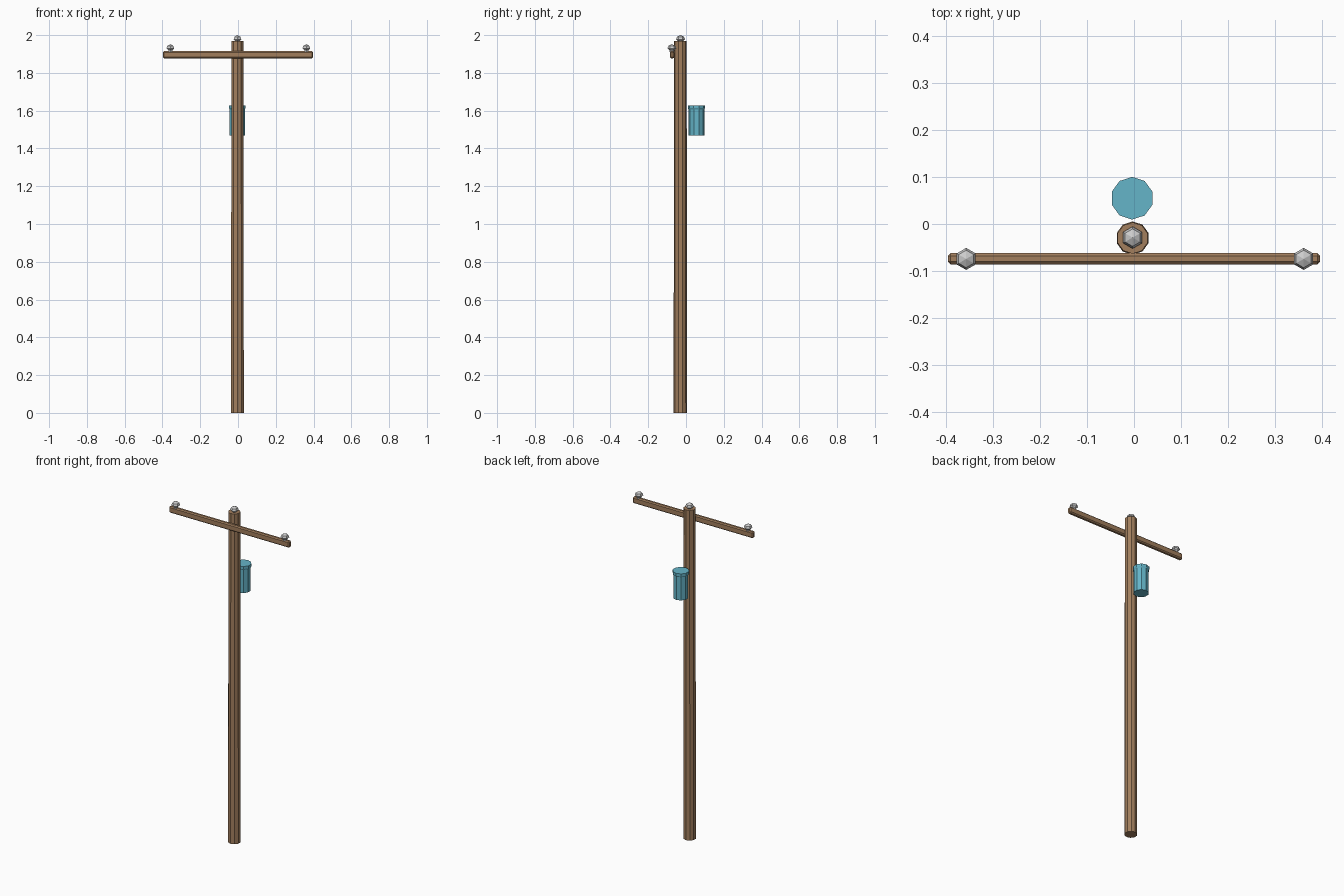
import bpy, bmesh
from math import pi, cos, sin

if "Cube" in bpy.data.objects:
    bpy.data.objects.remove(bpy.data.objects["Cube"])


def material(name, rgb):
    m = bpy.data.materials.new(name)
    m.diffuse_color = (*rgb, 1)
    m.use_nodes = True
    m.node_tree.nodes["Principled BSDF"].inputs["Base Color"].default_value = m.diffuse_color
    return m


WOOD = material("wood", (0.36, 0.21, 0.11))
BLUE = material("blue_paint", (0.13, 0.46, 0.58))


def add_object(name, bm, mat=None):
    bmesh.ops.recalc_face_normals(bm, faces=bm.faces)
    mesh = bpy.data.meshes.new(name)
    bm.to_mesh(mesh)
    bm.free()
    obj = bpy.data.objects.new(name, mesh)
    if mat:
        mesh.materials.append(mat)
    bpy.context.collection.objects.link(obj)
    return obj


def lathe(name, profile, sides, location, mat=None):
    """Faceted solid of revolution from (radius, z) points, capped at both ends."""
    bm = bmesh.new()
    rings = []
    for r, z in profile:
        angles = [pi / 2 + 2 * pi * i / sides for i in range(sides)]
        rings.append([bm.verts.new((r * cos(a), r * sin(a), z)) for a in angles])
    for low, high in zip(rings, rings[1:]):
        for i in range(sides):
            j = (i + 1) % sides
            bm.faces.new((low[i], low[j], high[j], high[i]))
    bm.faces.new(rings[0])
    bm.faces.new(rings[-1])
    bmesh.ops.remove_doubles(bm, verts=bm.verts, dist=1e-5)
    obj = add_object(name, bm, mat)
    obj.location = location
    return obj


# Slightly tapered ten-sided pole
lathe("pole", [(0.0355, 0), (0.0335, 1.968)], 10, (-0.003, -0.03, 0), WOOD)

# Crossarm with chamfered edges
bm = bmesh.new()
bmesh.ops.create_cube(bm, size=1)
bmesh.ops.scale(bm, vec=(0.794, 0.024, 0.038), verts=bm.verts)
bmesh.ops.bevel(bm, geom=bm.edges[:], offset=0.006, segments=1, affect='EDGES')
arm = add_object("crossarm", bm, WOOD)
arm.location = (0, -0.074, 1.896)

# Transformer can with a wider lid
lathe("transformer", [(0.042, 1.468), (0.042, 1.606), (0.0455, 1.613), (0.0455, 1.628)],
      10, (-0.004, 0.055, 0), BLUE)

# Six-sided insulators: two on the arm, one on the pole top
dome = [(0.012, -0.042), (0.013, -0.032), (0.0235, -0.022), (0.0185, -0.009), (0, 0)]
for name, place in (("insulator_left", (-0.358, -0.0745, 1.952)),
                    ("insulator_right", (0.362, -0.0745, 1.952)),
                    ("insulator_top", (-0.003, -0.029, 2.0))):
    lathe(name, dome[:-1] + [(0.0005, 0)], 6, place)
